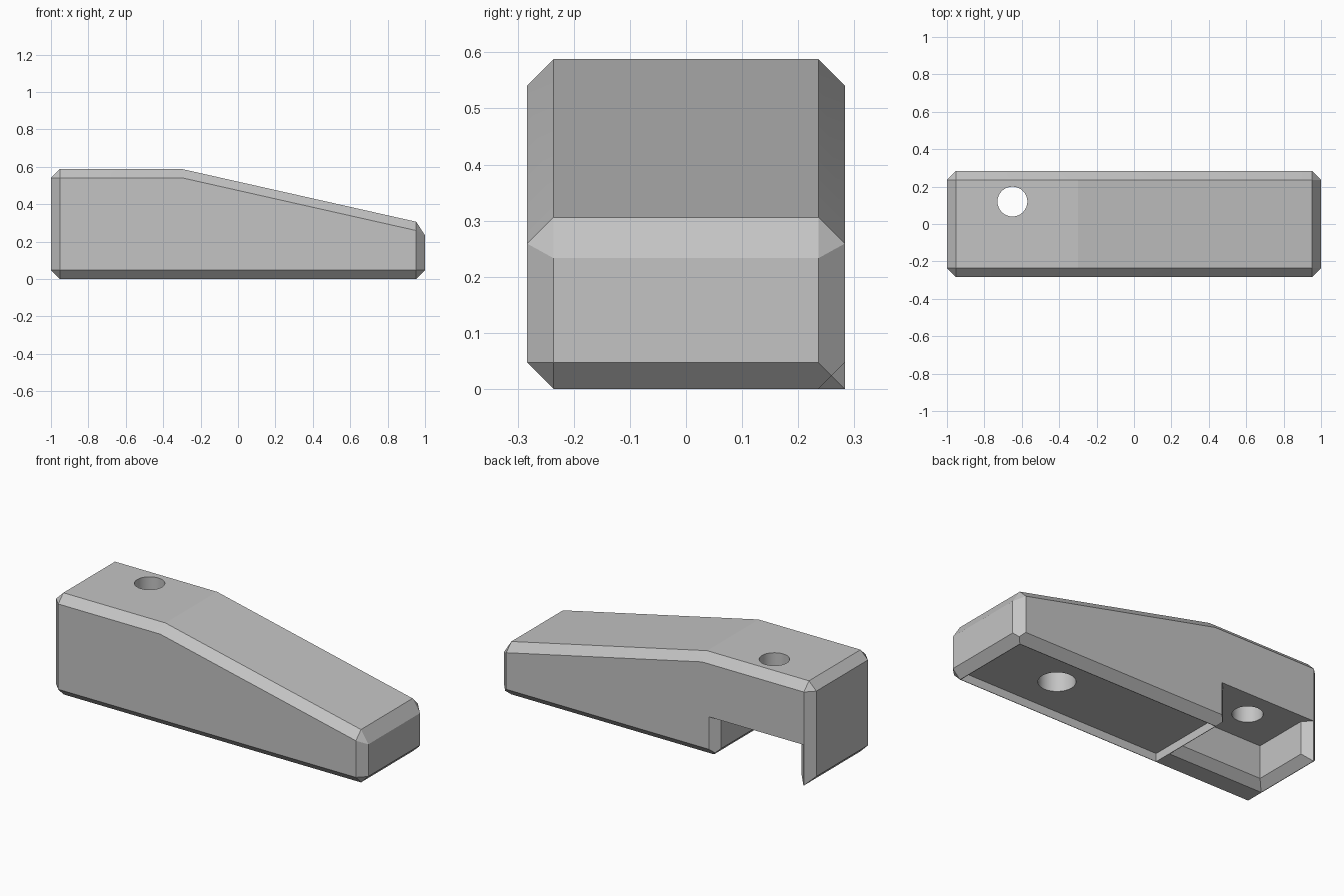
import bpy, bmesh, math
from itertools import product

if "Cube" in bpy.data.objects:
    bpy.data.objects.remove(bpy.data.objects["Cube"])

C = 0.047           # chamfer size
W = 0.283           # half width
X = 1 - C           # end of the flat faces along the length
Y = W - C           # end of the flat faces along the width

grey = bpy.data.materials.new("plain grey")
grey.diffuse_color = (0.55, 0.55, 0.55, 1)
grey.use_nodes = True
grey.node_tree.nodes["Principled BSDF"].inputs["Base Color"].default_value = (0.55, 0.55, 0.55, 1)


def add_object(name, bm):
    bmesh.ops.recalc_face_normals(bm, faces=bm.faces)
    mesh = bpy.data.meshes.new(name)
    bm.to_mesh(mesh)
    bm.free()
    mesh.materials.append(grey)
    obj = bpy.data.objects.new(name, mesh)
    bpy.context.collection.objects.link(obj)
    return obj


def hull(name, points):
    bm = bmesh.new()
    for p in points:
        bm.verts.new(p)
    out = bmesh.ops.convex_hull(bm, input=bm.verts)
    loose = {v for v in out["geom_interior"] + out["geom_unused"]
             if isinstance(v, bmesh.types.BMVert)}
    bmesh.ops.delete(bm, geom=list(loose), context="VERTS")
    bmesh.ops.dissolve_limit(bm, angle_limit=math.radians(0.5), verts=bm.verts, edges=bm.edges)
    return add_object(name, bm)


def box(name, xs, ys, zs):
    return hull(name, product(xs, ys, zs))


def cylinder(name, x, y, radius, z0, z1):
    bm = bmesh.new()
    bmesh.ops.create_cone(bm, cap_ends=True, segments=32, radius1=radius,
                          radius2=radius, depth=z1 - z0)
    bmesh.ops.translate(bm, verts=bm.verts, vec=(x, y, (z0 + z1) / 2))
    return add_object(name, bm)


# Wedge body: full profile on the inner sections, reduced profile on the sides
full = [(-1, C), (-X, 0), (X, 0), (1, C), (1, 0.233), (X, 0.306),
        (-0.3, 0.588), (-X, 0.588), (-1, 0.541)]
side = [(X, 0.259), (-0.3, 0.541), (-X, 0.541)]
front_bottom = [(-X, C), (X, C)]
back_bottom = [(-X, 0), (X, 0)]      # left sharp, chamfered by a cutter below
points = [(x, s * Y, z) for s in (-1, 1) for x, z in full]
points += [(x, -W, z) for x, z in side + front_bottom]
points += [(x, W, z) for x, z in side + back_bottom]
body = hull("wedge_body", points)

# Notch in the lower back, with flared edges
nx0, nx1, ny, nz = -0.905, -0.39, -0.085, 0.235
F, B = 0.045, 2 * C
cutters = [
    # Chamfer along the lower back edge, up to the notch
    hull("back_chamfer_cutter", [(x, y, z) for x in (-0.6, 1.2) for y, z in
                                 ((Y - C, -C), (W + C, 2 * C), (W + C, -C))]),
    box("notch_cutter", (nx0, nx1), (ny, 0.4), (-0.2, nz)),
    hull("notch_bottom_flare",
         list(product((nx0, nx1), (ny, 0.4), (F,))) +
         list(product((nx0 - B, nx1 + B), (ny - B, 0.4), (F - B,)))),
    hull("notch_side_flare",
         list(product((nx0, nx1), (W - F,), (-0.2, nz))) +
         list(product((nx0 - B, nx1 + B), (W - F + B,), (-0.2, nz)))),
    # Shallow recess under the long end
    box("recess_cutter", (-0.342, X - 0.003), (0.003 - Y, Y - 0.003), (-0.1, C)),
    # Through hole above the notch, blind hole in the recess
    cylinder("through_hole_cutter", -0.65, 0.12, 0.08, 0.1, 0.8),
    cylinder("blind_hole_cutter", 0.51, 0, 0.097, -0.1, 0.25),
]

for cutter in cutters:
    cutter.hide_render = True
    mod = body.modifiers.new(cutter.name, "BOOLEAN")
    mod.operation = "DIFFERENCE"
    mod.solver = "EXACT"
    mod.object = cutter

# Bake the cuts and drop the cutters
bpy.context.view_layer.update()
graph = bpy.context.evaluated_depsgraph_get()
result = bpy.data.meshes.new_from_object(body.evaluated_get(graph))
body.modifiers.clear()
body.data = result
for cutter in cutters:
    bpy.data.objects.remove(cutter)

# Smooth hole walls, keep every other edge sharp
bpy.ops.object.select_all(action="DESELECT")
body.select_set(True)
bpy.context.view_layer.objects.active = body
bpy.ops.object.shade_smooth_by_angle(angle=math.radians(12))
